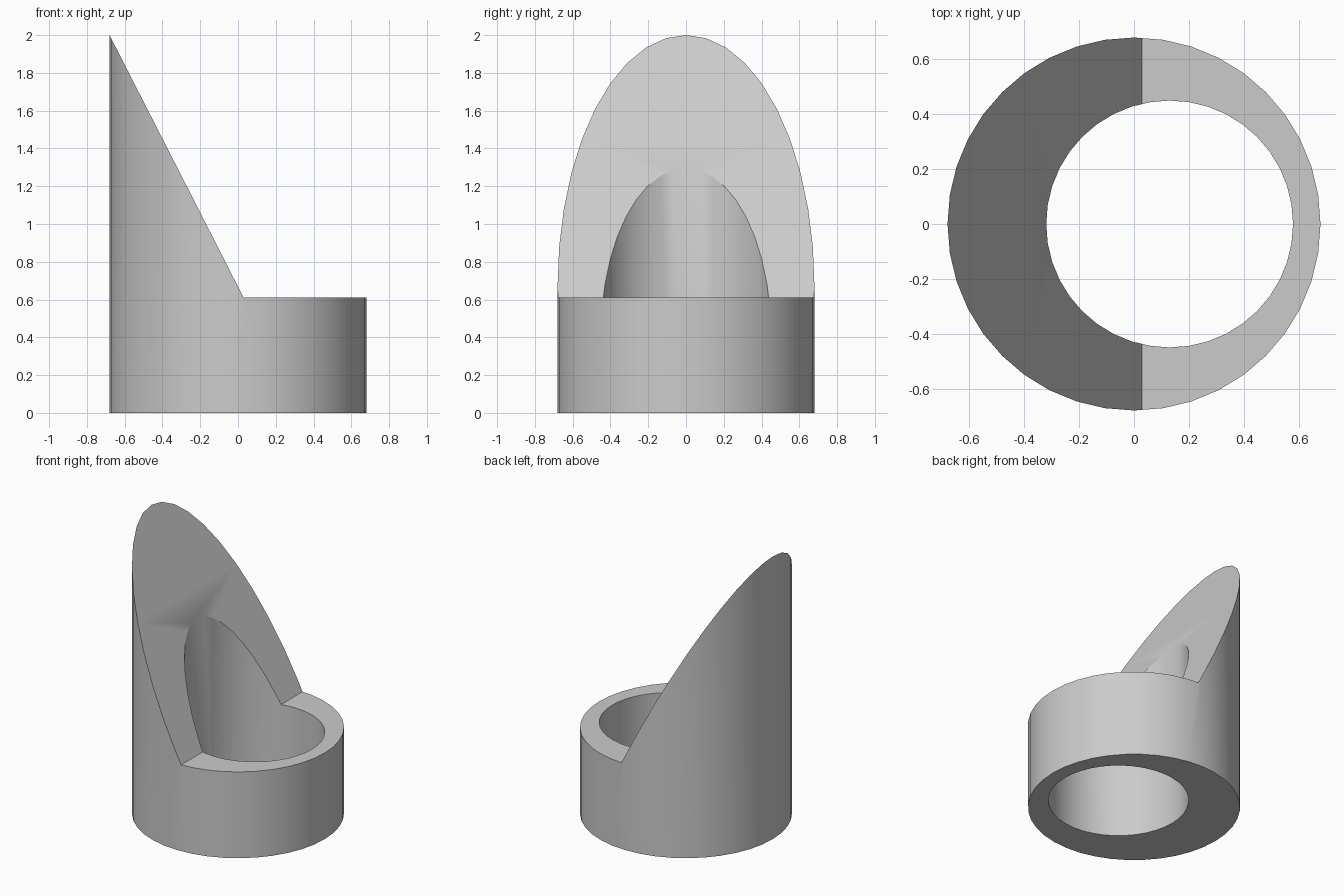
import bpy, bmesh

if "Cube" in bpy.data.objects:
    bpy.data.objects.remove(bpy.data.objects["Cube"])

SIDES = 40


def cylinder(name, radius, x, z0, z1):
    bpy.ops.mesh.primitive_cylinder_add(vertices=SIDES, radius=radius, depth=z1 - z0,
                                        location=(x, 0, (z0 + z1) / 2))
    ob = bpy.context.object
    ob.name = name
    return ob


def prism(name, profile, half_width):
    # Extrude an XZ outline along y
    bm = bmesh.new()
    face = bm.faces.new([bm.verts.new((x, -half_width, z)) for x, z in profile])
    ext = bmesh.ops.extrude_face_region(bm, geom=[face])
    moved = [v for v in ext["geom"] if isinstance(v, bmesh.types.BMVert)]
    bmesh.ops.translate(bm, verts=moved, vec=(0, 2 * half_width, 0))
    bmesh.ops.recalc_face_normals(bm, faces=bm.faces)
    me = bpy.data.meshes.new(name)
    bm.to_mesh(me)
    bm.free()
    ob = bpy.data.objects.new(name, me)
    bpy.context.collection.objects.link(ob)
    return ob


def cut(target, cutter):
    cutter.hide_render = True
    mod = target.modifiers.new("cut", "BOOLEAN")
    mod.operation = "DIFFERENCE"
    mod.solver = "EXACT"
    mod.object = cutter
    bpy.ops.object.select_all(action="DESELECT")
    bpy.context.view_layer.objects.active = target
    target.select_set(True)
    bpy.ops.object.modifier_apply(modifier=mod.name)
    bpy.data.objects.remove(cutter)


# Outer sleeve, taller than needed before the slanted cut
body = cylinder("slanted_sleeve", 0.68, 0, 0, 2.3)

# Slanted back shield and flat front rim
tip, step, slope = (-0.68, 2.0), (0.03, 0.61), (0.61 - 2.0) / (0.03 + 0.68)
cut(body, prism("slant_cutter", [(1.0, step[1]), step,
                                 (-1.0, tip[1] + slope * (-1.0 - tip[0])),
                                 (-1.0, 3.0), (1.0, 3.0)], 1.0))

# Off-centre bore through the whole part
cut(body, cylinder("bore_cutter", 0.45, 0.13, -0.5, 2.5))

bpy.ops.object.shade_smooth_by_angle(angle=0.52)
